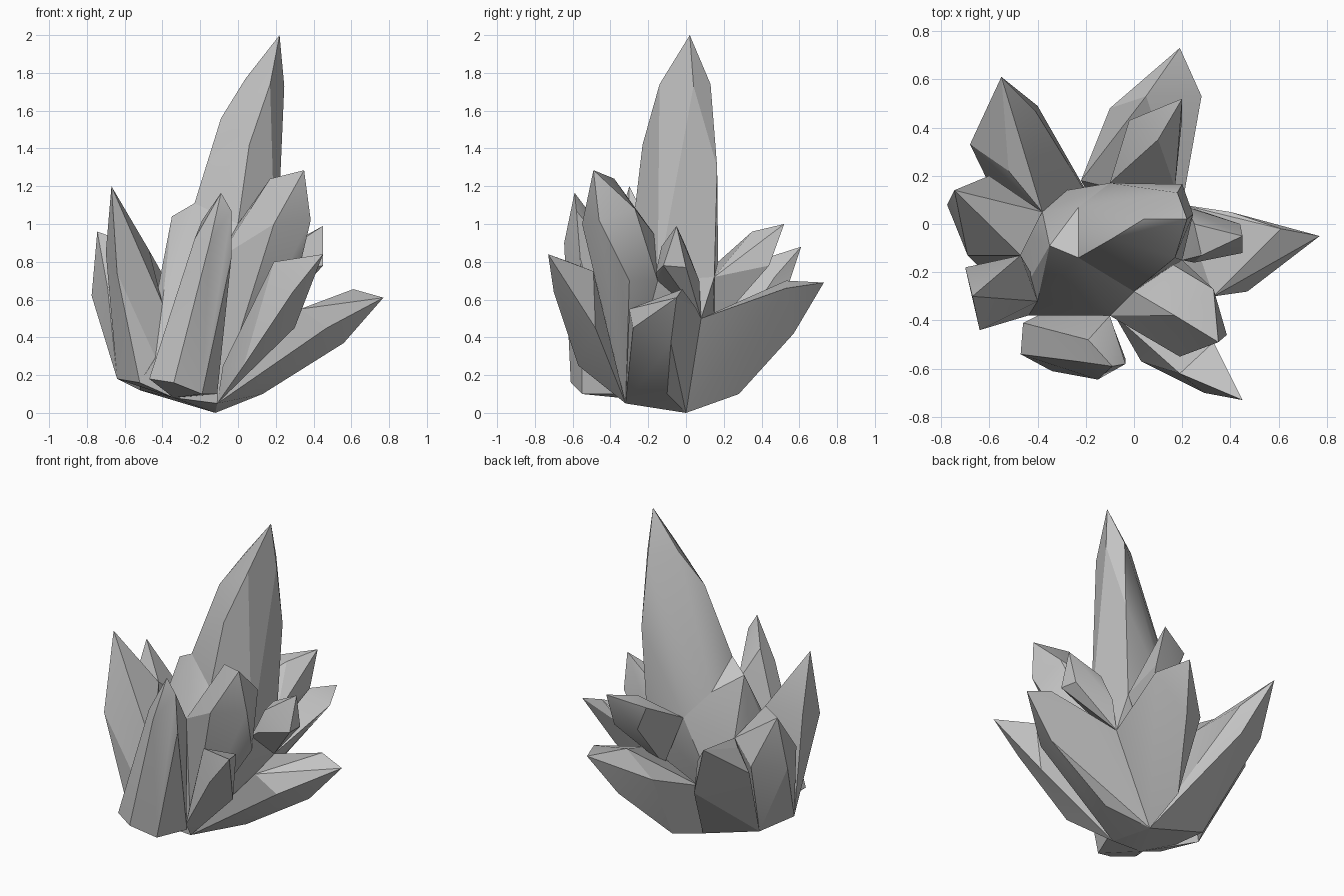
import bpy
import bmesh
import math
from mathutils import Vector

default_cube = bpy.data.objects.get("Cube")
if default_cube:
    bpy.data.objects.remove(default_cube, do_unlink=True)

# Single stone colour
stone = bpy.data.materials.new("grey_stone")
stone.use_nodes = True
grey = (0.55, 0.55, 0.55, 1)
stone.diffuse_color = grey
shader = stone.node_tree.nodes["Principled BSDF"]
shader.inputs["Base Color"].default_value = grey
shader.inputs["Roughness"].default_value = 0.8

# Corners of the core, shared by the shards that grow from them
root, front_root = (-.12, 0, 0), (-.11, -.32, .05)
right_root, far_right_root = (-.52, 0, .12), (-.64, -.18, .18)
front_right_root, inner_root = (-.52, -.38, .16), (-.34, -.35, .08)
left_notch, left_ledge = (.2, .08, .5), (.2, -.15, .7)
front_notch, front_ledge = (0, -.28, 1), (-.1, -.38, .82)
right_notch, right_ledge = (-.47, -.13, .86), (-.38, .05, .7)
back_notch, back_ledge = (-.1, .17, .8), (.17, .15, .72)
back_right_notch, low_right_ledge = (-.28, .14, .4), (-.4, -.32, .58)
peak, right_peak, back_peak = (-.23, -.14, 1.11), (-.35, -.09, 1.04), (-.23, .07, .96)

shards = []


def shard(name, foot, shoulder, tip):
    """Flat-faceted shard wrapped around its foot, shoulder corners and tip."""
    bm = bmesh.new()
    for point in (*foot, *shoulder, tip):
        bm.verts.new(Vector(point))
    hull = bmesh.ops.convex_hull(bm, input=bm.verts)
    spare = {v for v in hull["geom_interior"] + hull["geom_unused"]
             if isinstance(v, bmesh.types.BMVert)}
    bmesh.ops.delete(bm, geom=list(spare), context='VERTS')
    bmesh.ops.dissolve_limit(bm, angle_limit=math.radians(4), verts=bm.verts, edges=bm.edges)
    bmesh.ops.recalc_face_normals(bm, faces=bm.faces)
    mesh = bpy.data.meshes.new(name)
    bm.to_mesh(mesh)
    bm.free()
    mesh.materials.append(stone)
    obj = bpy.data.objects.new(name, mesh)
    bpy.context.collection.objects.link(obj)
    shards.append(obj)


# Core block that the other shards grow out of
shard("core_crystal",
      (root, front_root, right_root, front_right_root, inner_root, back_right_notch),
      (left_notch, left_ledge, front_notch, front_ledge, low_right_ledge,
       right_ledge, back_notch, back_ledge, back_peak, right_peak),
      peak)

# Tall central shard
shard("tall_crystal",
      (front_notch, left_ledge, back_ledge, back_notch, back_peak, peak),
      ((.06, -.23, 1.42), (-.09, -.06, 1.56), (.2, .165, 1.3),
       (.17, -.14, 1.74), (.245, .04, 1.73), (.18, .13, 1.74), (.04, .02, 1.77)),
      (.22, .02, 2))

# Front shards
shard("front_crystal",
      ((-.47, -.54, .18), (-.34, -.61, .16), (-.19, -.55, .1), (-.46, -.41, .18),
       (-.11, -.36, .1), inner_root),
      (front_ledge, (-.15, -.645, .9), (-.23, -.57, .92), (-.19, -.48, 1.02),
       (-.035, -.58, 1.07), (-.035, -.56, .82)),
      (-.09, -.59, 1.165))
shard("front_left_crystal",
      (front_root, front_notch, front_ledge, left_ledge),
      ((.17, -.38, 1.24), (.19, -.55, 1), (.385, -.46, 1.02),
       (.33, -.27, 1.08), (.13, -.15, .92), (.31, -.3, .7)),
      (.35, -.49, 1.285))
shard("low_front_left_crystal",
      (front_root, (-.08, -.38, .25)),
      ((.03, -.57, .25), (.06, -.5, .5), (.19, -.62, .8),
       (.29, -.7, .64), (.33, -.49, .75), (.3, -.48, .45)),
      (.45, -.73, .84))
shard("front_right_crystal",
      (far_right_root, front_right_root, inner_root, low_right_ledge),
      (right_notch, (-.64, -.44, .74), (-.7, -.18, .85)),
      (-.67, -.3, 1.2))

# Side shards
shard("small_left_crystal",
      (left_notch, left_ledge, (.22, .07, .7)),
      ((.25, 0, .88), (.28, -.13, .88), (.25, -.16, .74), (.45, -.12, .78), (.44, 0, .77)),
      (.45, -.05, .99))
shard("low_left_crystal",
      (root, front_root, left_notch, (.13, -.1, .1)),
      ((.33, -.3, .55), (.47, -.28, .45), (.56, -.08, .37), (.61, -.02, .655), (.4, .05, .56)),
      (.77, -.05, .61))
shard("right_crystal",
      (right_root, far_right_root, right_notch, right_ledge),
      ((-.775, .08, .62), (-.69, -.13, .66), (-.6, .2, .63)),
      (-.745, .14, .96))

# Back shards
shard("back_crystal",
      (back_notch, back_ledge, (.05, .15, .45)),
      ((-.02, .43, .94), (.1, .35, .96), (.2, .44, .78), (.05, .42, .78)),
      (.2, .52, 1))
shard("low_back_crystal",
      (root, left_notch, (-.22, .18, .4), (-.1, .28, .1)),
      ((-.1, .48, .52), (.08, .57, .42), (.28, .53, .66), (.05, .53, .7)),
      (.19, .73, .69))
shard("back_right_crystal",
      (root, right_root, back_right_notch, right_ledge),
      ((-.68, .33, .66), (-.4, .49, .52), (-.41, .47, .72), (-.52, .22, .74)),
      (-.55, .61, .88))

# Keep the long ridges crisp
bpy.ops.object.select_all(action='DESELECT')
for obj in shards:
    obj.select_set(True)
bpy.context.view_layer.objects.active = shards[0]
bpy.ops.object.shade_smooth_by_angle(angle=math.radians(25))
